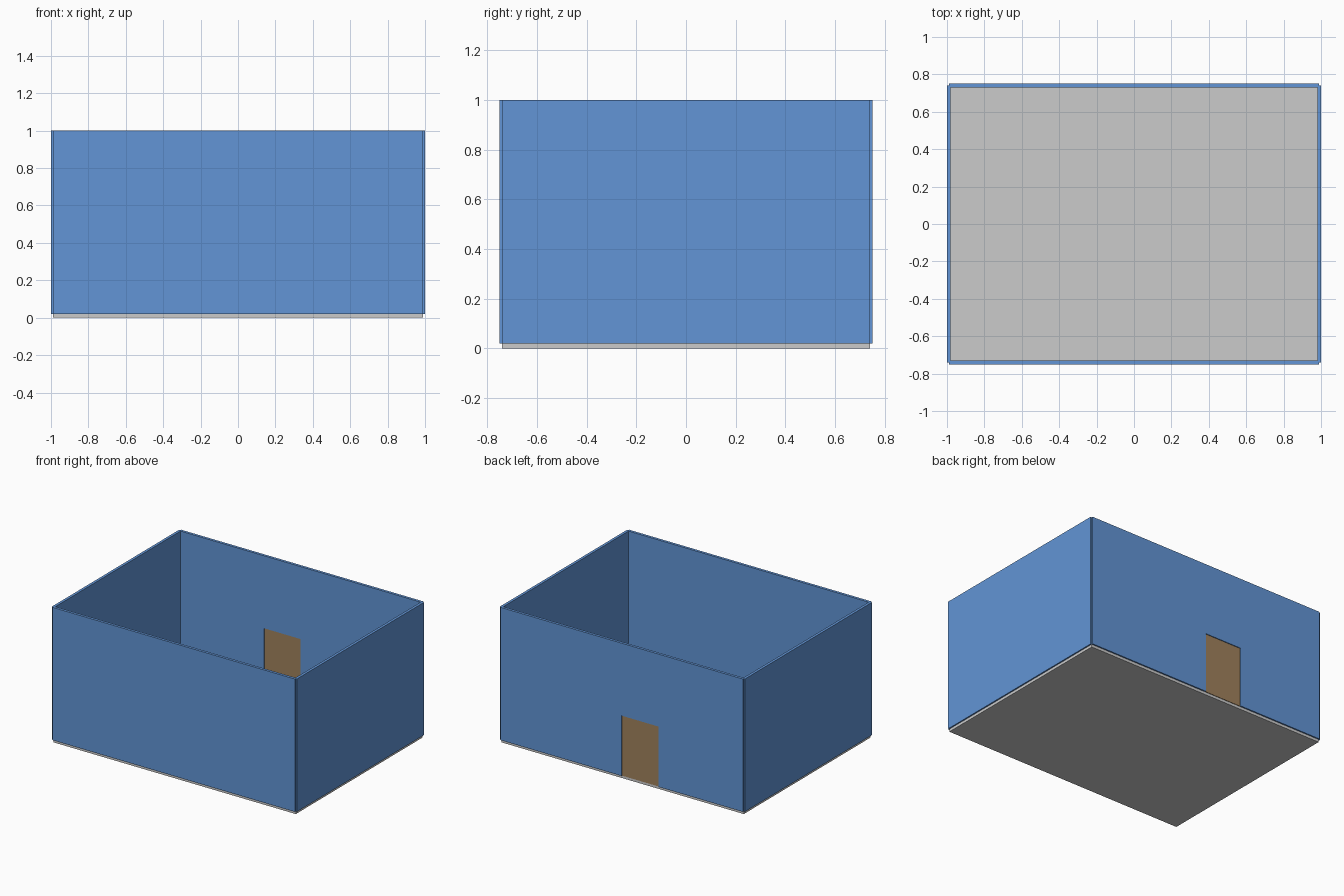
import bpy
import bmesh
from mathutils import Vector

if "Cube" in bpy.data.objects:
    bpy.data.objects.remove(bpy.data.objects["Cube"])

# Main dimensions
W, D, H = 1.98, 1.48, 1.0       # wall centre-line width, depth, and total height
T = 0.02                        # wall and floor thickness
DOOR_L, DOOR_R, DOOR_TOP = -0.30, 0.0, 0.465


def material(name, color):
    mat = bpy.data.materials.new(name)
    mat.diffuse_color = color
    mat.use_nodes = True
    mat.node_tree.nodes["Principled BSDF"].inputs["Base Color"].default_value = mat.diffuse_color
    return mat


def slab(name, profile, thickness, axis, offset, mat=None):
    """Extrude a 2D profile (u, z) into an upright slab centred at offset on axis."""
    bm = bmesh.new()
    start = offset - thickness / 2
    place = (lambda u, z: (start, u, z)) if axis == "x" else (lambda u, z: (u, start, z))
    face = bm.faces.new([bm.verts.new(place(u, z)) for u, z in profile])
    ext = bmesh.ops.extrude_face_region(bm, geom=[face])
    move = Vector((thickness, 0, 0)) if axis == "x" else Vector((0, thickness, 0))
    bmesh.ops.translate(bm, vec=move,
                        verts=[g for g in ext["geom"] if isinstance(g, bmesh.types.BMVert)])
    bmesh.ops.recalc_face_normals(bm, faces=bm.faces)
    mesh = bpy.data.meshes.new(name)
    bm.to_mesh(mesh)
    bm.free()
    if mat:
        mesh.materials.append(mat)
    obj = bpy.data.objects.new(name, mesh)
    bpy.context.collection.objects.link(obj)
    return obj


def rect(u0, u1, z0, z1):
    return [(u0, z0), (u1, z0), (u1, z1), (u0, z1)]


blue = material("wall_blue", (0.122, 0.30, 0.67, 1))
brown = material("door_brown", (0.356, 0.223, 0.109, 1))

# Floor
slab("floor", rect(-W / 2, W / 2, 0, T), D, "y", 0)

# Plain walls, centred on the floor edges
slab("front_wall", rect(-W / 2, W / 2, T, H), T, "y", -D / 2, blue)
slab("left_wall", rect(-D / 2, D / 2, T, H), T, "x", -W / 2, blue)
slab("right_wall", rect(-D / 2, D / 2, T, H), T, "x", W / 2, blue)

# Back wall with a doorway notch
slab("back_wall", [(-W / 2, T), (DOOR_L, T), (DOOR_L, DOOR_TOP), (DOOR_R, DOOR_TOP),
                   (DOOR_R, T), (W / 2, T), (W / 2, H), (-W / 2, H)],
     T, "y", D / 2, blue)

# Thin door set into the doorway
slab("door", rect(DOOR_L, DOOR_R, T, DOOR_TOP), 0.008, "y", D / 2, brown)
